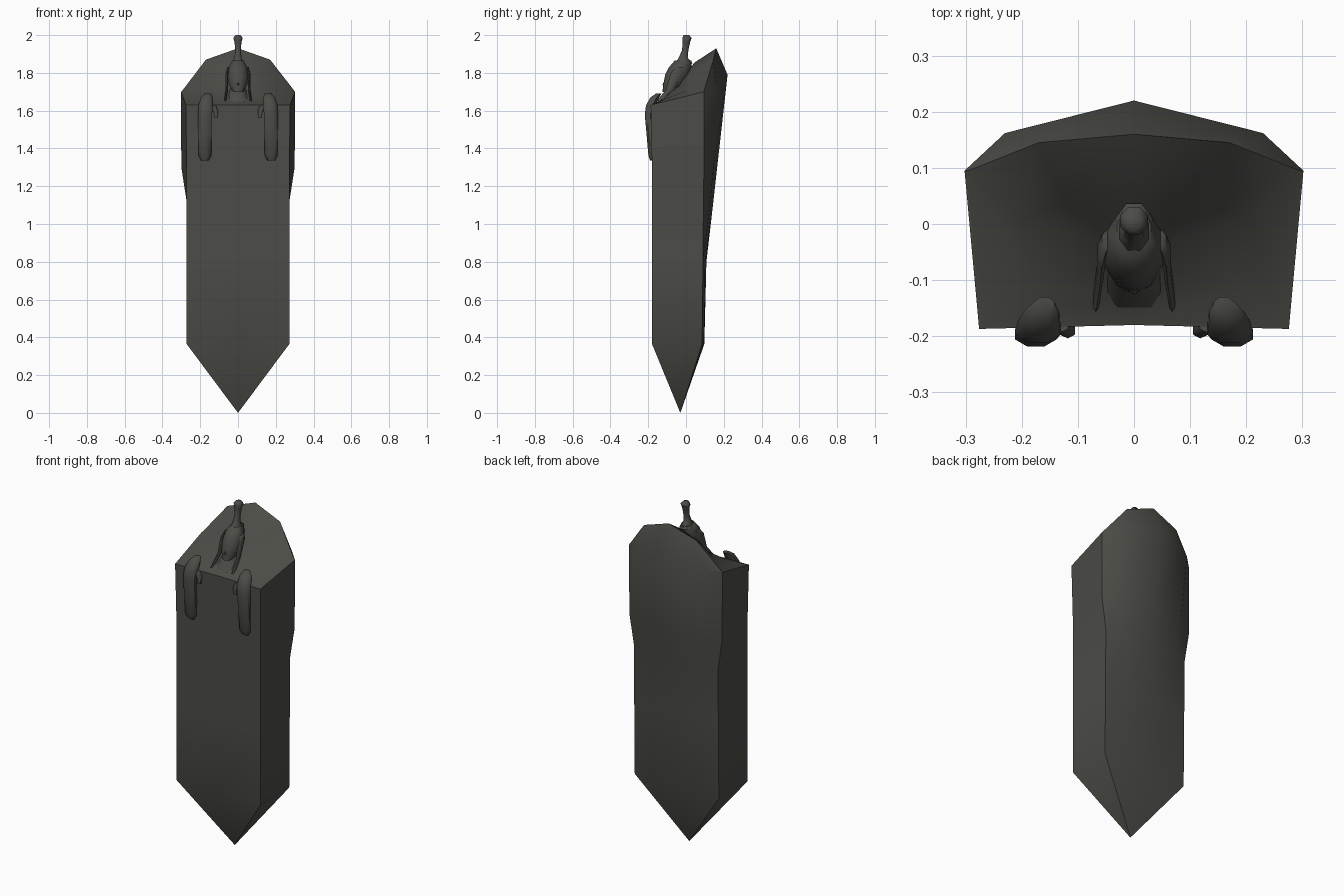
import bpy, bmesh, math
from mathutils import Vector

if "Cube" in bpy.data.objects:
    bpy.data.objects.remove(bpy.data.objects["Cube"])

mat = bpy.data.materials.new("dark olive grey")
mat.diffuse_color = (0.072, 0.072, 0.063, 1)
mat.use_nodes = True
mat.node_tree.nodes["Principled BSDF"].inputs["Base Color"].default_value = mat.diffuse_color


def finish(name, bm, angle=50):
    bmesh.ops.remove_doubles(bm, verts=bm.verts, dist=0.0005)
    bmesh.ops.recalc_face_normals(bm, faces=bm.faces)
    me = bpy.data.meshes.new(name)
    bm.to_mesh(me)
    bm.free()
    ob = bpy.data.objects.new(name, me)
    bpy.context.collection.objects.link(ob)
    me.materials.append(mat)
    bpy.ops.object.select_all(action='DESELECT')
    ob.select_set(True)
    bpy.context.view_layer.objects.active = ob
    bpy.ops.object.shade_smooth_by_angle(angle=math.radians(angle))
    return ob


def bridge(bm, a, b):
    n = len(a)
    for i in range(n):
        j = (i + 1) % n
        bm.faces.new((a[i], a[j], b[j], b[i]))


def mirrored(half):
    """Closed ring from front centre to back centre, then the mirror side."""
    return half + [(-x, y, z) for x, y, z in half[-2:0:-1]]


# Body: rings of front centre, front corner, side corner, rounded back, back centre
def level(z, w, sy, bx, by, cy):
    return [(0, -.18, z), (.272, -.18, z), (w, sy, z), (bx, by, z), (0, cy, z)]


rings = [level(.365, .272, .085, .14, .095, .097),
         level(.80, .272, .09, .14, .102, .108),
         level(1.12, .272, .092, .16, .13, .145),
         level(1.30, .30, .095, .20, .145, .165)]
rings.append([(0, -.18, 1.63), (.276, -.187, 1.63), (.302, .095, 1.70),
              (.23, .162, 1.72), (0, .22, 1.79)])
# hood rim, then the scooped inside
rings.append([(0, -.175, 1.632), (.27, -.18, 1.632), (.298, .094, 1.702),
              (.17, .145, 1.87), (0, .16, 1.93)])
rings.append([(0, -.12, 1.665), (.17, -.12, 1.66), (.20, .01, 1.71),
              (.12, .035, 1.80), (0, .045, 1.855)])
bm = bmesh.new()
loops = [[bm.verts.new(p) for p in mirrored(r)] for r in rings]
for a, b in zip(loops, loops[1:]):
    bridge(bm, a, b)
tip = bm.verts.new((0, -.03, 0))
mid = bm.verts.new((0, -.05, 1.73))
for loop, apex in ((loops[0], tip), (loops[-1], mid)):
    for i in range(len(loop)):
        bm.faces.new((loop[i], loop[(i + 1) % len(loop)], apex))
finish("wrapped_body", bm, 60)


def tube(name, path, sides=8, side=1):
    """Loft horizontal ellipses (x, y, z, x radius, y radius)."""
    bm = bmesh.new()
    loops = []
    for x, y, z, rx, ry in path:
        loops.append([bm.verts.new((side * (x + rx * math.cos(t)), y + ry * math.sin(t), z))
                      for t in [math.tau * (i + .5) / sides for i in range(sides)]])
    for a, b in zip(loops, loops[1:]):
        bridge(bm, a, b)
    bm.faces.new(loops[0])
    bm.faces.new(loops[-1])
    return finish(name, bm, 60)


# Neck and shoulders, head, topknot
tube("neck", [(0, -.09, 1.60, .11, .08), (0, -.08, 1.66, .07, .07),
              (0, -.05, 1.72, .04, .045), (0, -.04, 1.77, .04, .045)])
tube("head", [(0, -.085, 1.70, .028, .04), (0, -.065, 1.74, .052, .055),
              (0, -.045, 1.79, .058, .065), (0, -.03, 1.83, .05, .06),
              (0, -.015, 1.865, .032, .045)], 10)
tube("topknot", [(0, -.01, 1.85, .036, .05), (0, -.015, 1.88, .02, .026),
                 (0, -.004, 1.92, .016, .018), (0, .002, 1.965, .02, .022),
                 (0, .005, 1.985, .027, .027), (0, .002, 2.0, .014, .016)])
tube("nose", [(0, -.105, 1.735, .012, .022), (0, -.10, 1.76, .007, .012)], 6)

for s, word in ((1, "right"), (-1, "left")):
    # Hanging forearm that bends over the front edge
    tube(word + "_arm", [(.175, -.178, 1.335, .02, .012), (.175, -.182, 1.36, .036, .018),
                         (.175, -.19, 1.48, .038, .021), (.175, -.197, 1.58, .04, .023),
                         (.17, -.187, 1.63, .042, .026), (.165, -.165, 1.67, .034, .025),
                         (.16, -.145, 1.69, .02, .016)], 8, s)
    tube(word + "_thumb", [(.115, -.19, 1.56, .011, .01), (.118, -.19, 1.60, .015, .014),
                           (.135, -.18, 1.63, .02, .015)], 6, s)
    # Thin hair lock beside the face
    tube(word + "_hair_lock", [(.068, -.14, 1.65, .006, .016), (.06, -.085, 1.71, .007, .022),
                               (.058, -.05, 1.80, .008, .03), (.05, -.03, 1.83, .008, .02)], 6, s)
